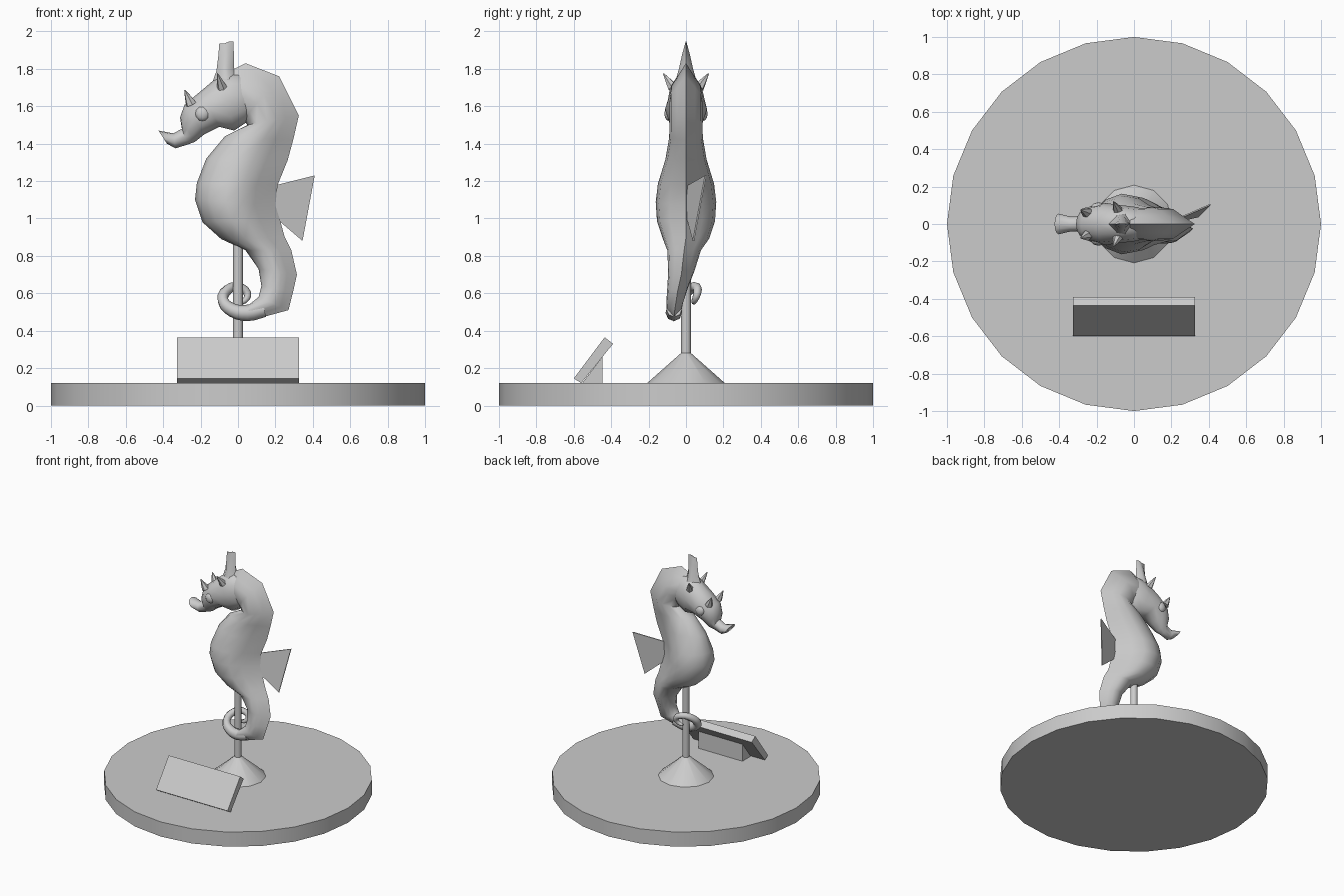
import bpy, bmesh, math
from mathutils import Vector

if "Cube" in bpy.data.objects:
    bpy.data.objects.remove(bpy.data.objects["Cube"])

grey = bpy.data.materials.new("plain_grey")
grey.diffuse_color = (0.6, 0.6, 0.6, 1)
grey.use_nodes = True
grey.node_tree.nodes["Principled BSDF"].inputs["Base Color"].default_value = grey.diffuse_color


def finish(ob, angle=None):
    ob.data.materials.clear()
    ob.data.materials.append(grey)
    bpy.ops.object.select_all(action='DESELECT')
    ob.select_set(True)
    bpy.context.view_layer.objects.active = ob
    if angle:
        bpy.ops.object.shade_smooth_by_angle(angle=math.radians(angle))
    return ob


def loft(name, rings, angle=None):
    """Skin a row of equal-length rings and cap both ends."""
    bm = bmesh.new()
    rows = [[bm.verts.new(p) for p in ring] for ring in rings]
    n = len(rows[0])
    for a, b in zip(rows, rows[1:]):
        for i in range(n):
            j = (i + 1) % n
            bm.faces.new((a[i], a[j], b[j], b[i]))
    bm.faces.new(rows[0])
    bm.faces.new(rows[-1])
    bmesh.ops.remove_doubles(bm, verts=bm.verts, dist=0.0005)
    bmesh.ops.recalc_face_normals(bm, faces=bm.faces)
    me = bpy.data.meshes.new(name)
    bm.to_mesh(me)
    bm.free()
    ob = bpy.data.objects.new(name, me)
    bpy.context.collection.objects.link(ob)
    return finish(ob, angle)


def circle(r, z, n):
    return [(r * math.sin(2 * math.pi * i / n), r * math.cos(2 * math.pi * i / n), z)
            for i in range(n)]


def prism(name, profile, half):
    return loft(name, [[(x, y, z) for y, z in profile] for x in (-half, half)])


def spike(name, base, tip, r, n=6):
    base, tip = Vector(base), Vector(tip)
    d = (tip - base).normalized()
    u = d.orthogonal().normalized()
    v = d.cross(u)

    def ring(c, rad):
        return [c + rad * (u * math.cos(2 * math.pi * i / n) + v * math.sin(2 * math.pi * i / n))
                for i in range(n)]
    return loft(name, [ring(base, r), ring(base.lerp(tip, 0.5), r * 0.6), ring(tip, 0.003)], 50)


# Round base and display stand
loft("base_disc", [circle(1, 0, 24), circle(1, 0.12, 24)], 40)
loft("stand_cone", [circle(0.21, 0.118, 12), circle(0.027, 0.28, 12)], 40)
loft("stand_pole", [circle(0.027, 0.27, 12), circle(0.027, 1.0, 12)], 40)

# Tilted sign with its wedge support
prism("sign_plate", [(-0.60, 0.145), (-0.56, 0.12), (-0.39, 0.33), (-0.435, 0.365)], 0.325)
prism("sign_support", [(-0.555, 0.12), (-0.447, 0.12), (-0.447, 0.26)], 0.2)

# Body: each section runs from the belly side to the sharp crest on the back
# (belly x, belly z, crest x, crest z, half width, y offset)
body = [
    (-0.03, 1.56, -0.02, 1.80, 0.075, 0),
    (0.00, 1.55, 0.04, 1.83, 0.085, 0),
    (0.03, 1.53, 0.22, 1.76, 0.088, 0),
    (0.05, 1.50, 0.325, 1.55, 0.088, 0),
    (-0.07, 1.44, 0.295, 1.42, 0.09, 0),
    (-0.17, 1.32, 0.265, 1.31, 0.11, 0),
    (-0.22, 1.19, 0.212, 1.18, 0.15, 0),
    (-0.23, 1.10, 0.20, 1.07, 0.162, 0),
    (-0.19, 0.98, 0.225, 0.99, 0.155, 0),
    (-0.09, 0.89, 0.25, 0.90, 0.125, 0),
    (0.04, 0.83, 0.285, 0.83, 0.09, -0.01),
    (0.11, 0.73, 0.315, 0.70, 0.07, -0.025),
    (0.125, 0.64, 0.295, 0.61, 0.055, -0.045),
    (0.11, 0.58, 0.27, 0.51, 0.045, -0.06),
    (0.06, 0.54, 0.05, 0.45, 0.04, -0.065),
]
half = [(0.05, 0.45), (0.18, 0.8), (0.38, 1), (0.58, 0.9), (0.74, 0.55)]
shape = [(0, 0)] + half + [(1, 0)] + [(s, -w) for s, w in reversed(half)]
loft("body", [[(fx + (cx - fx) * s, y + w * k, fz + (cz - fz) * s) for s, k in shape]
              for fx, fz, cx, cz, w, y in body], 48)

# Head and snout: elliptical sections (top x, top z, bottom x, bottom z, half width)
head = [
    (0.10, 1.69, 0.09, 1.56, 0.05),
    (0.00, 1.78, 0.04, 1.51, 0.09),
    (-0.10, 1.765, -0.02, 1.47, 0.10),
    (-0.20, 1.68, -0.10, 1.49, 0.112),
    (-0.285, 1.61, -0.18, 1.45, 0.095),
    (-0.31, 1.54, -0.23, 1.41, 0.07),
    (-0.30, 1.48, -0.27, 1.395, 0.04),
    (-0.345, 1.455, -0.335, 1.375, 0.04),
    (-0.425, 1.47, -0.38, 1.40, 0.055),
]
loft("head", [[((tx + bx) / 2 + (tx - bx) / 2 * math.cos(a), w * math.sin(a),
                (tz + bz) / 2 + (tz - bz) / 2 * math.cos(a))
               for a in (2 * math.pi * i / 12 for i in range(12))]
              for tx, tz, bx, bz, w in head], 50)

# Crown horn that narrows to a thin top edge (left x, left z, right x, right z, half width)
horn = [(-0.14, 1.72, 0.0, 1.74, 0.055), (-0.115, 1.79, -0.02, 1.80, 0.038),
        (-0.105, 1.87, -0.022, 1.88, 0.02), (-0.10, 1.935, -0.025, 1.945, 0.002)]
loft("crown_horn", [[(ax, 0, az), ((ax * 2 + bx) / 3, w, az), ((ax + bx * 2) / 3, w, bz),
                     (bx, 0, bz), ((ax + bx * 2) / 3, -w, bz), ((ax * 2 + bx) / 3, -w, az)]
                    for ax, az, bx, bz, w in horn], 60)

# Paired ear spikes, brow spikes and eyes
for side, label in ((-1, "front"), (1, "back")):
    spike("ear_spike_" + label, (-0.085, side * 0.07, 1.70), (-0.11, side * 0.12, 1.775), 0.028)
    spike("brow_spike_" + label, (-0.25, side * 0.06, 1.61), (-0.285, side * 0.075, 1.685), 0.03)
    bpy.ops.mesh.primitive_uv_sphere_add(segments=10, ring_count=6, radius=1,
                                         location=(-0.19, side * 0.088, 1.56))
    eye = bpy.context.object
    eye.name = "eye_" + label
    eye.scale = (0.04, 0.028, 0.04)
    finish(eye, 60)

# Thin dorsal fin, swept to one side
fin = [(0.17, 0, 1.17), (0.41, 0.105, 1.23), (0.345, 0.04, 0.88), (0.17, 0, 1.03)]
loft("dorsal_fin", [[(x, y + d, z) for x, y, z in fin] for d in (-0.004, 0.004)])

# Tail tip coiled around the pole (x, y, z, radius)
coil = [(0.14, -0.063, 0.515, 0.042), (0.05, -0.065, 0.495, 0.044), (-0.03, -0.06, 0.51, 0.037),
        (-0.08, -0.035, 0.56, 0.03), (-0.055, 0.02, 0.62, 0.028), (0.0, 0.055, 0.633, 0.025),
        (0.05, 0.06, 0.60, 0.021), (0.035, 0.045, 0.56, 0.016), (0.0, 0.04, 0.55, 0.01)]
cu = bpy.data.curves.new("tail_coil", 'CURVE')
cu.dimensions = '3D'
cu.bevel_depth = 1
cu.bevel_resolution = 2
cu.resolution_u = 3
cu.use_fill_caps = True
sp = cu.splines.new('BEZIER')
sp.bezier_points.add(len(coil) - 1)
for bp, (x, y, z, r) in zip(sp.bezier_points, coil):
    bp.co = (x, y, z)
    bp.radius = r
    bp.handle_left_type = bp.handle_right_type = 'AUTO'
tail = bpy.data.objects.new("tail_coil", cu)
bpy.context.collection.objects.link(tail)
bpy.ops.object.select_all(action='DESELECT')
tail.select_set(True)
bpy.context.view_layer.objects.active = tail
bpy.ops.object.convert(target='MESH')
finish(bpy.context.object, 50)
